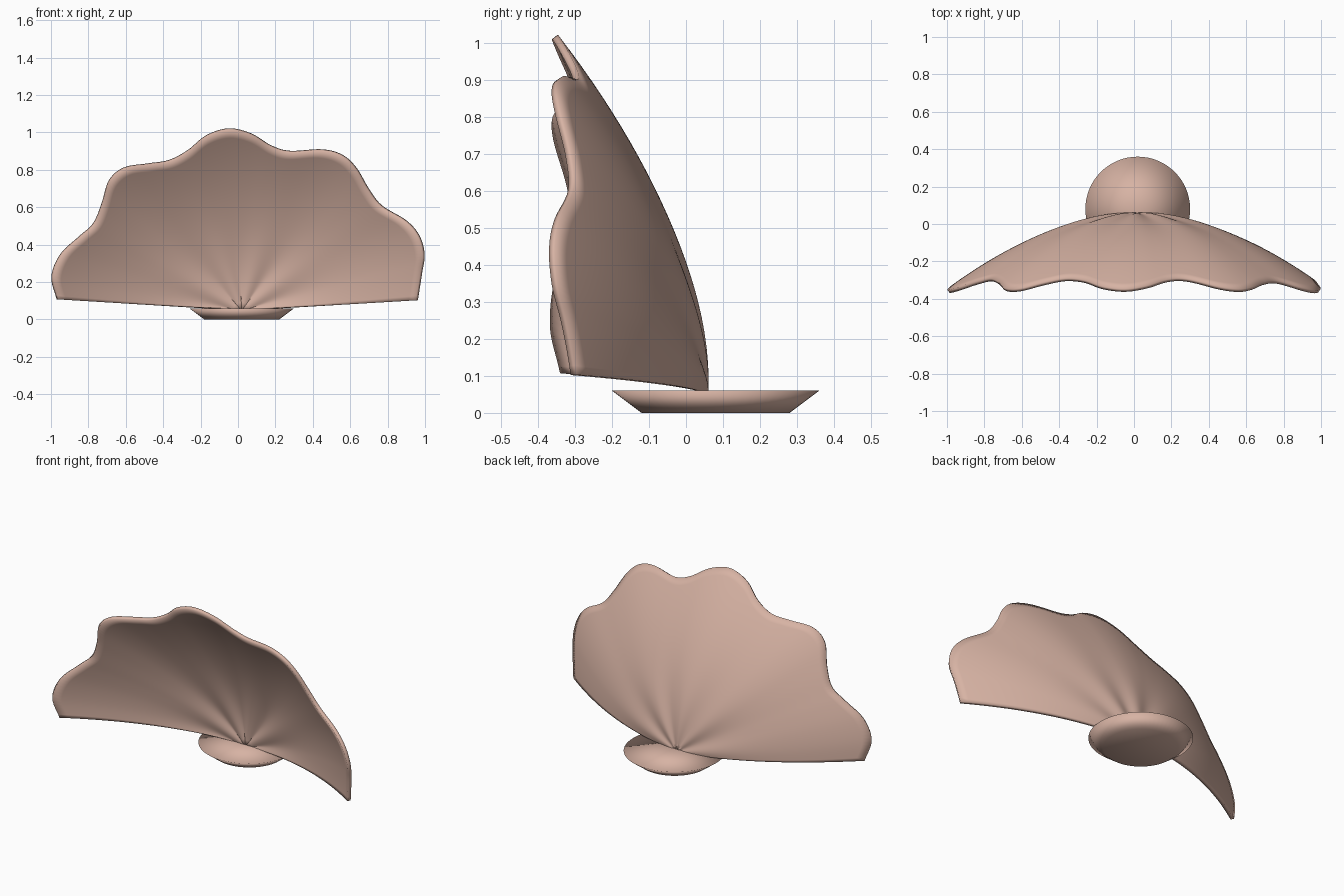
import bpy, bmesh, math
from mathutils import Vector

if "Cube" in bpy.data.objects:
    bpy.data.objects.remove(bpy.data.objects["Cube"])

clay = bpy.data.materials.new("blush_clay")
clay.diffuse_color = (0.68, 0.45, 0.37, 1)
clay.use_nodes = True
clay.node_tree.nodes["Principled BSDF"].inputs["Base Color"].default_value = clay.diffuse_color

# Scalloped rim outline (x, z), from right corner over the top to left corner
RIM = [(0.962, 0.103), (0.985, 0.25), (0.998, 0.35), (0.97, 0.45), (0.9, 0.53), (0.77, 0.61),
       (0.70, 0.70), (0.635, 0.81), (0.56, 0.88), (0.45, 0.91), (0.28, 0.902),
       (0.18, 0.93), (0.07, 0.995), (-0.05, 1.022), (-0.17, 0.985), (-0.27, 0.905),
       (-0.37, 0.853), (-0.48, 0.835), (-0.61, 0.813), (-0.69, 0.745), (-0.73, 0.62),
       (-0.775, 0.515), (-0.85, 0.445), (-0.95, 0.35), (-0.998, 0.23), (-0.97, 0.108)]
HUB = Vector((0.02, 0.047))
THICK = 0.02
SUB = 6               # rim subdivisions per outline point


def smooth_path(pts, sub):
    """Catmull-Rom through the points."""
    p = [Vector(q) for q in pts]
    p = [2 * p[0] - p[1]] + p + [2 * p[-1] - p[-2]]
    out = []
    for i in range(1, len(p) - 2):
        a, b, c, d = p[i - 1:i + 3]
        for k in range(sub):
            t = k / sub
            out.append(0.5 * (2 * b + (c - a) * t + (2 * a - 5 * b + 4 * c - d) * t * t
                              + (3 * b - a - 3 * c + d) * t ** 3))
    return out + [p[-2]]


def radius(x, z):
    return math.hypot((x - HUB.x) * 0.95, z - HUB.y)


def depth(x, z, reach):
    """Back of the cupped dish, with radial flutes that fade away from the hub."""
    r = radius(x, z)
    ang = math.atan2(z - HUB.y, x - HUB.x)
    flute = math.cos(2 * math.pi * (ang - math.radians(93)) / math.radians(38))
    amp = 0.04 * r * math.exp(-(r / 0.32) ** 2)
    drop = 0.405 * (reach / 0.973) ** 1.56
    return 0.061 - drop * (r / reach) ** 1.85 + amp * flute


def shell_point(x, z, reach, off):
    e = 0.002
    gx = (depth(x + e, z, reach) - depth(x - e, z, reach)) / (2 * e)
    gz = (depth(x, z + e, reach) - depth(x, z - e, reach)) / (2 * e)
    normal = Vector((-gx, 1, -gz)).normalized()
    return Vector((x, depth(x, z, reach), z)) - normal * off


def finish(bm, name):
    bmesh.ops.recalc_face_normals(bm, faces=bm.faces)
    for f in bm.faces:
        f.smooth = True
    me = bpy.data.meshes.new(name)
    bm.to_mesh(me)
    bm.free()
    me.materials.append(clay)
    bpy.context.collection.objects.link(bpy.data.objects.new(name, me))


# Fan shell: each spoke is a closed section, out along the back and in along the front
rim = smooth_path(RIM, SUB)
steps = [0.01 + 0.99 * i / 24 for i in range(25)]
section = [(s, 0) for s in steps] + [(s, THICK) for s in reversed(steps)]

bm = bmesh.new()
spokes = []
for p in rim:
    ring = []
    for s, off in section:
        q = HUB + (p - HUB) * s
        ring.append(bm.verts.new(shell_point(q.x, q.y, radius(p.x, p.y), off)))
    spokes.append(ring)
n = len(section)
for a, b in zip(spokes, spokes[1:]):
    for i in range(n):
        j = (i + 1) % n
        bm.faces.new((a[i], a[j], b[j], b[i]))
# straight lower edges, closed by strips between back and front
for ring in (spokes[0], spokes[-1]):
    for i in range(n // 2 - 1):
        bm.faces.new((ring[i], ring[i + 1], ring[n - 2 - i], ring[n - 1 - i]))
finish(bm, "fan_shell")

# Round flared foot
bm = bmesh.new()
bmesh.ops.create_cone(bm, cap_ends=True, cap_tris=True, segments=64,
                      radius1=0.20, radius2=0.28, depth=0.06)
bmesh.ops.translate(bm, verts=bm.verts, vec=(0.02, 0.08, 0.03))
finish(bm, "foot")
